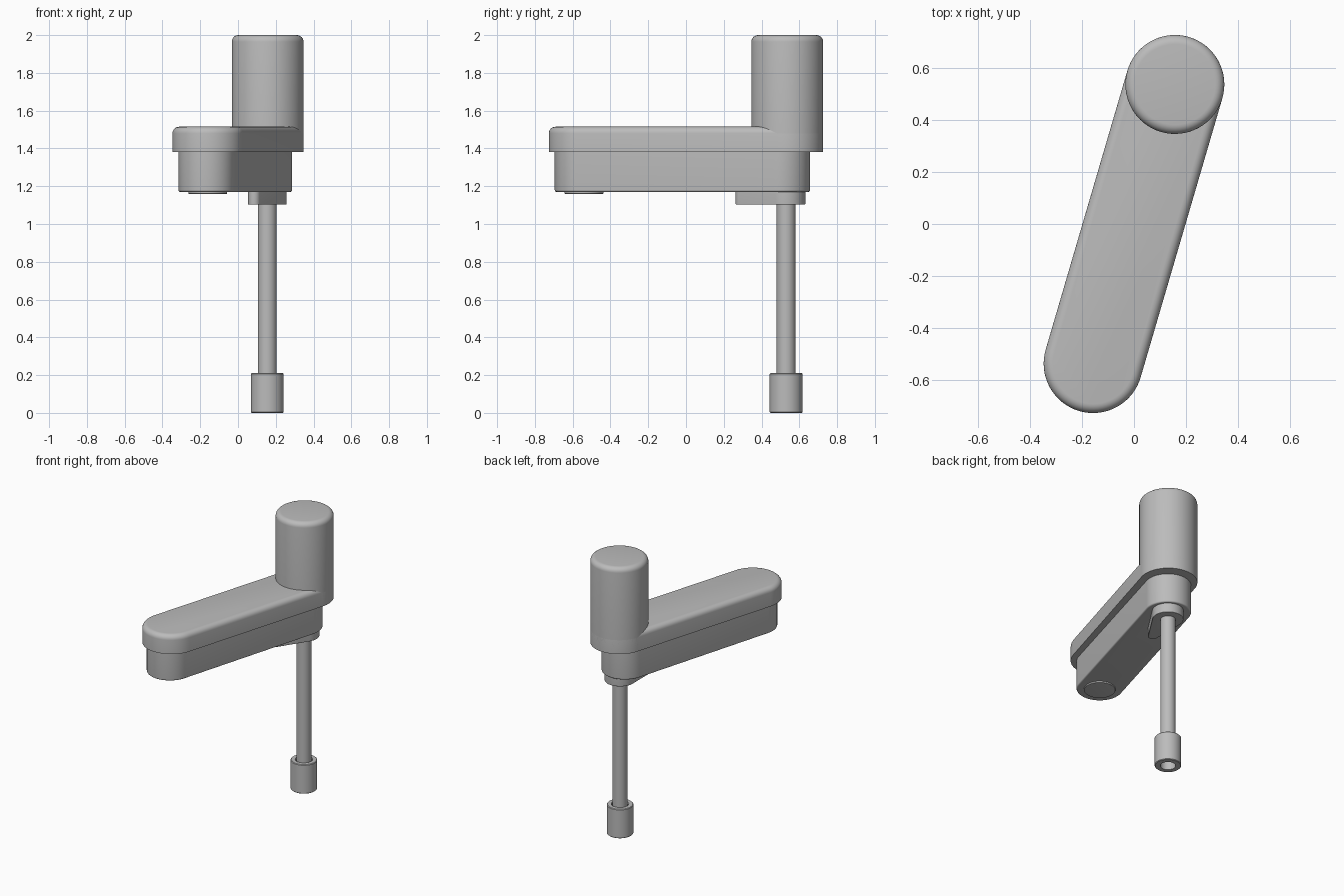
import bpy, bmesh, math
from mathutils import Vector

if "Cube" in bpy.data.objects:
    bpy.data.objects.remove(bpy.data.objects["Cube"])

grey = bpy.data.materials.new("light grey")
grey.use_nodes = True
colour = (0.5, 0.5, 0.5, 1)
grey.diffuse_color = colour
grey.node_tree.nodes["Principled BSDF"].inputs["Base Color"].default_value = colour

FRONT, BACK = Vector((-0.157, -0.536)), Vector((0.157, 0.536))
AXIS = (BACK - FRONT).normalized()
STEPS = 32


def outline(a, ra, b, rb, inset):
    """Rounded outline wrapping a circle at a (front) and one at b (back)."""
    d = (b - a).length
    lean = math.asin((ra - rb) / d) if d else 0
    heading = math.atan2(AXIS.y, AXIS.x)
    points = []
    for centre, r, start, sweep in (
            (b, rb, heading - math.pi / 2 + lean, math.pi - 2 * lean),
            (a, ra, heading + math.pi / 2 - lean, math.pi + 2 * lean)):
        for i in range(STEPS + 1):
            t = start + sweep * i / STEPS
            points.append(centre + (r - inset) * Vector((math.cos(t), math.sin(t))))
    return points


def part(name, a, ra, b, rb, profile, tube=False):
    """Stack outlines through (inset, height) pairs; a tube joins last to first."""
    bm = bmesh.new()
    rings = [[bm.verts.new((p.x, p.y, z)) for p in outline(a, ra, b, rb, inset)]
             for inset, z in profile]
    pairs = list(zip(rings, rings[1:]))
    if tube:
        pairs.append((rings[-1], rings[0]))
    else:
        bm.faces.new(rings[0])
        bm.faces.new(rings[-1])
    n = len(rings[0])
    for low, high in pairs:
        for i in range(n):
            j = (i + 1) % n
            bm.faces.new((low[i], low[j], high[j], high[i]))
    bmesh.ops.remove_doubles(bm, verts=bm.verts, dist=0.0001)
    bmesh.ops.recalc_face_normals(bm, faces=bm.faces)
    mesh = bpy.data.meshes.new(name)
    bm.to_mesh(mesh)
    bm.free()
    obj = bpy.data.objects.new(name, mesh)
    bpy.context.collection.objects.link(obj)
    mesh.materials.append(grey)
    bpy.ops.object.select_all(action="DESELECT")
    obj.select_set(True)
    bpy.context.view_layer.objects.active = obj
    bpy.ops.object.shade_smooth_by_angle(angle=math.radians(35))
    return obj


def rounded(bottom, top, low_r, high_r):
    """Side profile with rounded lower and upper rims."""
    quarter = [math.pi / 2 * i / 6 for i in range(7)]
    low = [(low_r * (1 - math.sin(t)), bottom + low_r * (1 - math.cos(t)))
           for t in quarter] if low_r else [(0, bottom)]
    high = [(high_r * (1 - math.cos(t)), top - high_r * (1 - math.sin(t)))
            for t in quarter] if high_r else [(0, top)]
    return low + high


# Arm cover and the column rising from its back end
part("arm_cover", FRONT, 0.19, BACK, 0.19, rounded(1.38, 1.515, 0, 0.035))
part("column", BACK, 0.19, BACK, 0.19, rounded(1.38, 2.0, 0, 0.035))

# Narrower arm body below the cover
part("arm_body", Vector((-0.163, -0.543)), 0.152, Vector((0.135, 0.505)), 0.152,
     rounded(1.17, 1.385, 0.01, 0))

# Disc under the front end and tapered bracket under the back end
disc = Vector((-0.16, -0.54))
part("outlet_disc", disc, 0.103, disc, 0.103, rounded(1.16, 1.18, 0.003, 0))
ROD = Vector((0.155, 0.53))
part("rod_bracket", ROD - AXIS * 0.245, 0.032, ROD, 0.102, rounded(1.103, 1.18, 0.004, 0))

# Hanging rod and hollow end sleeve
part("rod", ROD, 0.05, ROD, 0.05, rounded(0.1, 1.12, 0, 0))
part("end_sleeve", ROD, 0.087, ROD, 0.087,
     [(0.004, 0), (0, 0.004), (0, 0.206), (0.004, 0.21),
      (0.03, 0.21), (0.037, 0.19), (0.037, 0.1), (0.037, 0)], tube=True)
